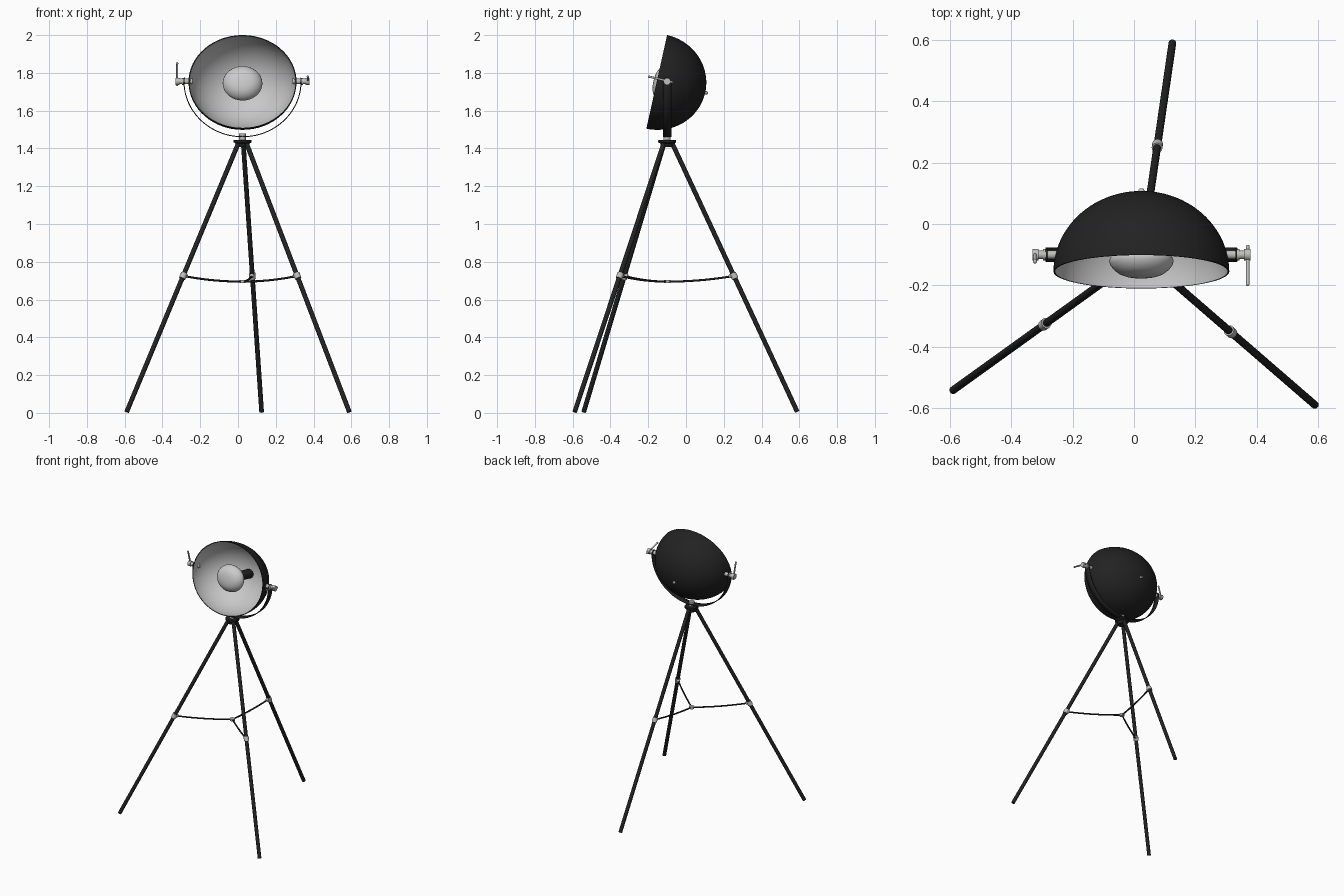
import bpy, bmesh, math
from mathutils import Vector, Matrix

if "Cube" in bpy.data.objects:
    bpy.data.objects.remove(bpy.data.objects["Cube"])


def mat(name, c):
    m = bpy.data.materials.new(name)
    m.diffuse_color = (c[0], c[1], c[2], 1)
    m.use_nodes = True
    m.node_tree.nodes["Principled BSDF"].inputs["Base Color"].default_value = m.diffuse_color
    return m


BLACK = mat("matte black", (0.016, 0.016, 0.016))
SILVER = mat("brushed silver", (0.52, 0.52, 0.51))
LINING = mat("pale grey lining", (0.58, 0.58, 0.58))
GLASS = mat("bulb glass", (0.6, 0.6, 0.6))


def finish(name, bm, mats, angle=35):
    me = bpy.data.meshes.new(name)
    bm.to_mesh(me)
    bm.free()
    ob = bpy.data.objects.new(name, me)
    bpy.context.collection.objects.link(ob)
    for m in mats:
        me.materials.append(m)
    bpy.ops.object.select_all(action='DESELECT')
    ob.select_set(True)
    bpy.context.view_layer.objects.active = ob
    bpy.ops.object.shade_smooth_by_angle(angle=math.radians(angle))
    return ob


def lathe(name, profile, matrix, mats, n=32, mat_rule=None):
    """Spin (radius, height) points around local z, then place with matrix."""
    bm = bmesh.new()
    vs = [bm.verts.new((r, 0, h)) for r, h in profile]
    es = [bm.edges.new(p) for p in zip(vs, vs[1:])]
    bmesh.ops.spin(bm, geom=vs + es, axis=(0, 0, 1), cent=(0, 0, 0),
                   angle=math.tau, steps=n, use_merge=True)
    bmesh.ops.remove_doubles(bm, verts=bm.verts, dist=1e-5)
    bmesh.ops.recalc_face_normals(bm, faces=bm.faces)
    if mat_rule:
        for f in bm.faces:
            f.material_index = mat_rule(f)
    bm.transform(matrix)
    return finish(name, bm, mats)


def rod(name, a, b, r, m, n=16, r2=None):
    """Capped cylinder or cone between two points."""
    a, b = Vector(a), Vector(b)
    d = b - a
    place = Matrix.Translation((a + b) / 2) @ d.to_track_quat('Z', 'Y').to_matrix().to_4x4()
    bm = bmesh.new()
    bmesh.ops.create_cone(bm, cap_ends=True, segments=n, radius1=r,
                          radius2=r if r2 is None else r2, depth=d.length, matrix=place)
    return finish(name, bm, [m])


def ball(name, c, r, m):
    bm = bmesh.new()
    bmesh.ops.create_uvsphere(bm, u_segments=16, v_segments=10, radius=r,
                              matrix=Matrix.Translation(c))
    return finish(name, bm, [m], 60)


CX, CY = 0.024, -0.1
HUB = Vector((CX, CY, 0))

# Lamp head: tilted, slightly flattened hemisphere; local z points out of the opening
HEAD = (Matrix.Translation((CX, -0.155, 1.7525))
        @ Matrix.Rotation(math.radians(77.5), 4, 'X') @ Matrix.Diagonal((1, 0.887, 1, 1)))
R, D, T, N = 0.286, 0.263, 0.005, 24
arc = [i / N * math.pi / 2 for i in range(N + 1)]
outer = [(R * math.sin(a), -D * math.cos(a)) for a in arc]
inner = [((R - T) * math.sin(a), -(D - T) * math.cos(a)) for a in reversed(arc)]


def lining_rule(f):
    c = f.calc_center_median()
    return 1 if f.normal.dot(c) < 0 else 0


lathe("lamp_shade", outer + inner, HEAD, [BLACK, LINING], 64, lining_rule)

# Socket, bulb and rear knob on the head axis
lathe("bulb_socket", [(0, -0.255), (0.036, -0.255), (0.036, -0.11), (0.03, -0.1), (0, -0.1)],
      HEAD, [BLACK])
lathe("bulb", [(0, 0.018), (0.03, 0.0165), (0.055, 0.012), (0.075, 0.004), (0.092, -0.01),
               (0.102, -0.024), (0.105, -0.036), (0.1, -0.05), (0.085, -0.068),
               (0.06, -0.088), (0.035, -0.106), (0.03, -0.12), (0, -0.12)], HEAD, [GLASS], 48)
lathe("rear_knob", [(0, -0.277), (0.007, -0.276), (0.01, -0.272), (0.01, -0.255), (0, -0.255)],
      HEAD, [SILVER], 16)

# Yoke: flat strip bent under the head, tapering to rounded ends
bm = bmesh.new()
PZ = 1.755
path = [(-0.308, PZ + 0.02, 0.008), (-0.309, PZ + 0.012, 0.018), (-0.31, PZ, 0.022)]
for i in range(1, 40):
    a = math.pi + math.pi * i / 40
    path.append((0.31 * math.cos(a), PZ + 0.293 * math.sin(a), 0.023))
path += [(-x, z, w) for x, z, w in reversed(path[:3])]
rows = [(bm.verts.new((CX + x, CY - w, z)), bm.verts.new((CX + x, CY + w, z)))
        for x, z, w in path]
for p, q in zip(rows, rows[1:]):
    bm.faces.new((p[0], q[0], q[1], p[1]))
yoke = finish("yoke", bm, [BLACK])
sol = yoke.modifiers.new("thickness", 'SOLIDIFY')
sol.thickness = 0.005
sol.offset = 0

# Pivots with clamp levers: left one upright, right one pointing forward
for side, s, lo, hi in (("left", -1, (0.01, -0.022), (-0.022, 0.095)),
                        ("right", 1, (0.03, -0.005), (-0.095, 0.025))):
    def at(x, y=0, z=0):
        return (CX + s * x, CY + y, PZ + z)
    rod(side + "_pivot", at(0.265), at(0.352), 0.014, SILVER)
    rod(side + "_pivot_washer", at(0.311), at(0.32), 0.018, SILVER)
    rod(side + "_pivot_collar", at(0.334), at(0.355), 0.019, SILVER)
    rod(side + "_lever", at(0.346, *lo), at(0.346, *hi), 0.0055, SILVER, 12)
    ball(side + "_lever_tip", at(0.346, *hi), 0.0065, SILVER)

# Tripod head
rod("swivel_post", HUB + Vector((0, 0, 1.435)), HUB + Vector((0, 0, 1.48)), 0.018, SILVER, 24)
lathe("tripod_hub", [(0, 1.446), (0.044, 1.446), (0.047, 1.443), (0.047, 1.432),
                     (0.036, 1.426), (0.03, 1.408), (0, 1.408)],
      Matrix.Translation(HUB), [BLACK])

# Legs, leg clamps and sagging braces
centre = HUB + Vector((0, 0, 0.695))
for name, x, y in (("left", -0.589, -0.541), ("right", 0.589, -0.589), ("back", 0.125, 0.589)):
    foot = Vector((x, y, 0.006))
    out = (Vector((x, y, 0)) - HUB).normalized()
    top = HUB + out * 0.026 + Vector((0, 0, 1.43))
    rod(name + "_leg", foot, top, 0.0125, BLACK, 20)
    axis = (top - foot).normalized()
    clamp = foot.lerp(top, 0.505)
    rod(name + "_leg_clamp", clamp - axis * 0.015, clamp + axis * 0.015, 0.0175, SILVER, 20)
    ball(name + "_clamp_joint", clamp - out * 0.017, 0.012, SILVER)
    # brace follows a shallow parabola into the centre joint
    cu = bpy.data.curves.new(name + "_brace", 'CURVE')
    cu.dimensions = '3D'
    cu.bevel_depth = 0.0055
    cu.bevel_resolution = 2
    cu.use_fill_caps = True
    sp = cu.splines.new('POLY')
    sp.points.add(12)
    for i, p in enumerate(sp.points):
        t = i / 12
        v = centre.lerp(clamp, t)
        p.co = (v.x, v.y, centre.z + (clamp.z - centre.z) * t * t, 1)
    sp.use_smooth = True
    cu.materials.append(BLACK)
    ob = bpy.data.objects.new(name + "_brace", cu)
    bpy.context.collection.objects.link(ob)
    bpy.ops.object.select_all(action='DESELECT')
    ob.select_set(True)
    bpy.context.view_layer.objects.active = ob
    bpy.ops.object.convert(target='MESH')

rod("brace_joint", centre - Vector((0, 0, 0.008)), centre + Vector((0, 0, 0.008)),
    0.017, SILVER, 20)
